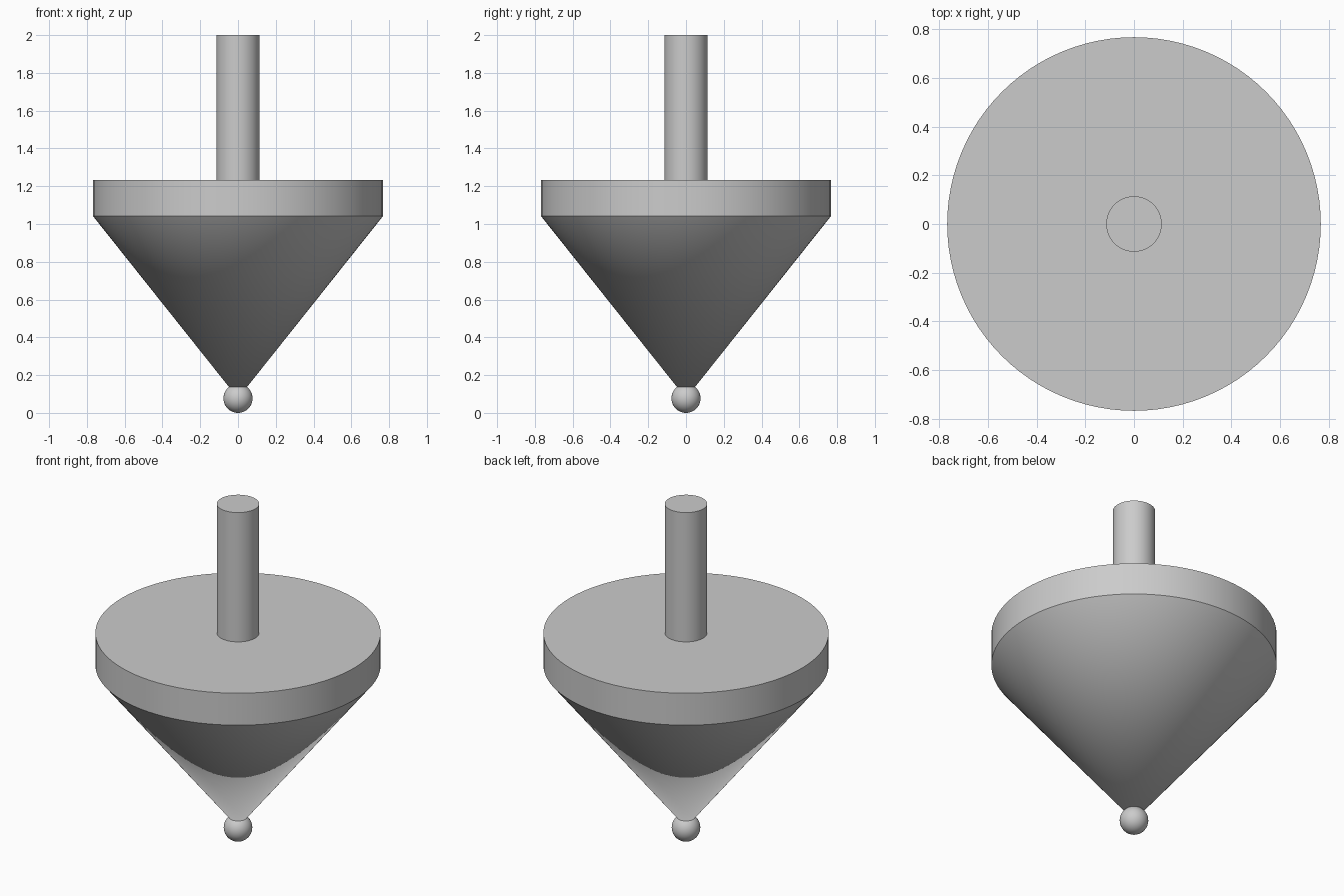
import bpy
import math

cube = bpy.data.objects.get("Cube")
if cube:
    bpy.data.objects.remove(cube, do_unlink=True)

# Single plain grey
grey = bpy.data.materials.new("plain grey")
grey.use_nodes = True
colour = (0.6, 0.6, 0.6, 1)
grey.diffuse_color = colour
grey.node_tree.nodes["Principled BSDF"].inputs["Base Color"].default_value = colour


def finish(name):
    obj = bpy.context.object
    obj.name = name
    obj.data.materials.append(grey)
    bpy.ops.object.shade_smooth_by_angle(angle=math.radians(30))
    return obj


def round_part(name, r_bottom, r_top, z_bottom, z_top):
    bpy.ops.mesh.primitive_cone_add(
        vertices=96, radius1=r_bottom, radius2=r_top,
        depth=z_top - z_bottom, location=(0, 0, (z_bottom + z_top) / 2))
    return finish(name)


BALL = 0.077
RIM = 0.768

# Tip ball, with the cone's point at its centre
bpy.ops.mesh.primitive_uv_sphere_add(
    segments=48, ring_count=24, radius=BALL, location=(0, 0, BALL))
finish("tip_ball")
round_part("lower_cone", 0, RIM, BALL, 1.042)

# Flat disc and handle
round_part("disc", RIM, RIM, 1.042, 1.232)
round_part("handle", 0.114, 0.114, 1.232, 2.0)
